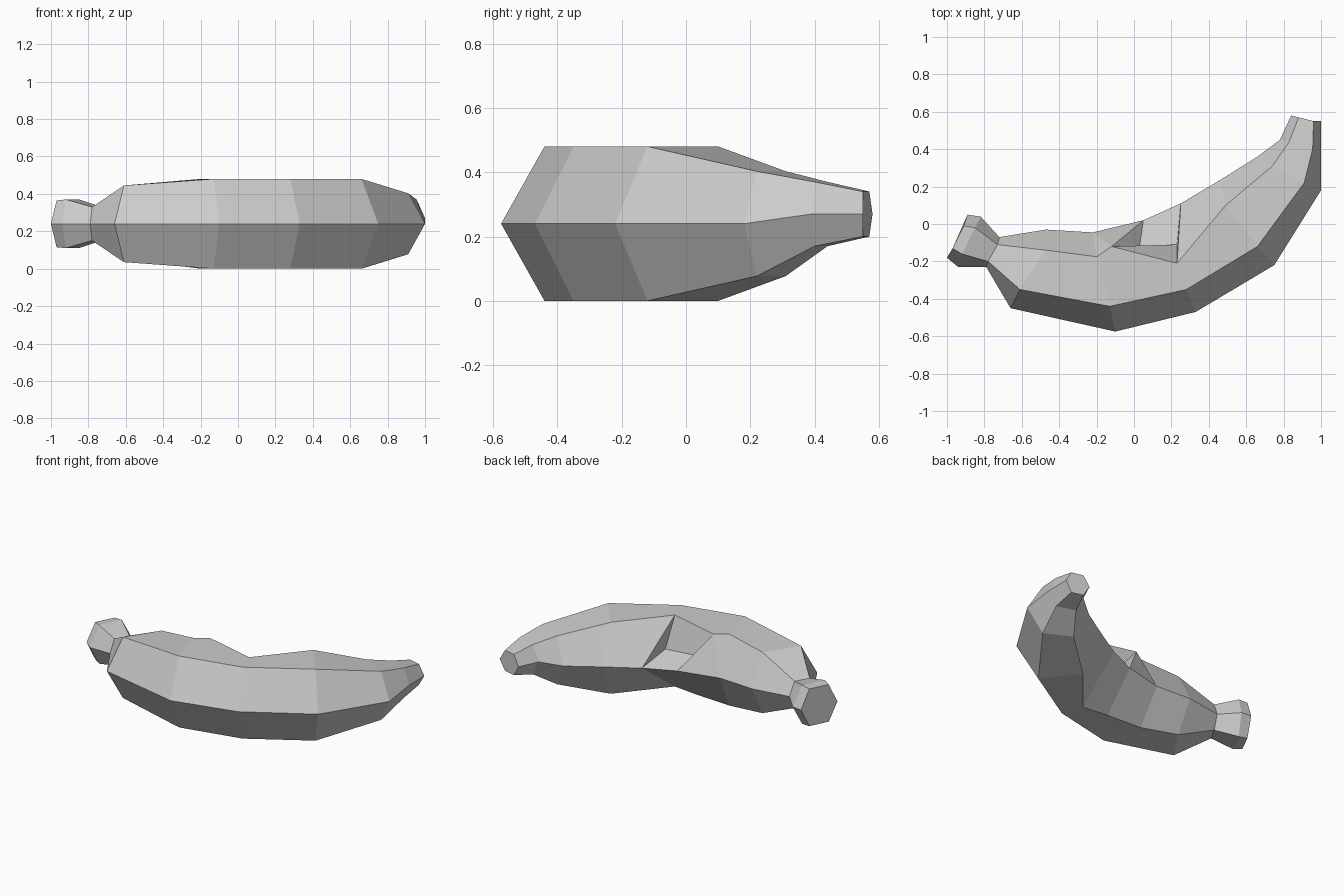
import bpy
import bmesh

# Remove the default cube only
cube = bpy.data.objects.get("Cube")
if cube:
    bpy.data.objects.remove(cube, do_unlink=True)


def make_material(name, value):
    mat = bpy.data.materials.new(name)
    mat.use_nodes = True
    colour = (value, value, value, 1)
    mat.diffuse_color = colour
    mat.node_tree.nodes["Principled BSDF"].inputs["Base Color"].default_value = colour
    return mat


# Six-sided sections from stem cap to tip:
# (outer point, outer shoulder, inner shoulder, inner point, centre height, half height)
stem_sections = [
    ((-1, -.18), (-.97, -.13), (-.91, -.01), (-.89, .05), .24, .125),
    ((-.94, -.23), (-.92, -.16), (-.85, -.02), (-.82, .04), .24, .13),
]
body_sections = [
    ((-.79, -.23), (-.78, -.2), (-.73, -.11), (-.72, -.07), .24, .09),
    ((-.66, -.45), (-.61, -.35), (-.47, -.14), (-.47, -.03), .24, .205),
    ((-.1, -.575), (-.13, -.44), (-.2, -.175), (-.22, -.045), .24, .24),
    ((.33, -.47), (.28, -.35), (.23, -.21), (.25, .11), .24, .24),
    ((.75, -.22), (.66, -.12), (.49, .1), (.46, .235), .24, .24),
    ((1, .18), (.91, .22), (.74, .31), (.66, .36), .24, .163),
    ((1, .39), (.955, .4), (.83, .44), (.78, .45), .27, .1),
    ((1, .55), (.96, .55), (.88, .57), (.84, .58), .27, .07),
]
sections = stem_sections + body_sections
bm = bmesh.new()


def add_ring(section):
    outer, shoulder, inner, point, centre, half = section
    layout = [(outer, 0), (shoulder, half), (inner, half),
              (point, 0), (inner, -half), (shoulder, -half)]
    return [bm.verts.new((*xy, centre + dz)) for xy, dz in layout]


rings = [add_ring(section) for section in sections]
bite_start = len(stem_sections) + 2  # section where the bite begins

# Skin between neighbouring sections, leaving the bitten bay open
for i, (a, b) in enumerate(zip(rings, rings[1:])):
    for side in range(6):
        if i == bite_start and side in (1, 2, 3, 4):
            continue
        nxt = (side + 1) % 6
        bm.faces.new((a[side], b[side], b[nxt], a[nxt]))
bm.faces.new(rings[0])
bm.faces.new(rings[-1])

# Bite on the inner curve, cut into the upper edge
a, b = rings[bite_start], rings[bite_start + 1]
lip = bm.verts.new((-.12, -.12, .48))
floor_right = bm.verts.new((.03, -.12, .3))
floor_left = bm.verts.new((.23, -.11, .29))
rim = bm.verts.new((.05, .02, .24))
under = bm.verts.new((.05, -.19, 0))
bite_faces = [
    (a[1], b[1], b[2], lip, a[2]),
    (a[2], lip, a[3]),
    (lip, rim, a[3]),
    (lip, floor_right, rim),
    (floor_right, floor_left, b[3], rim),
    (lip, b[2], floor_left, floor_right),
    (b[2], b[3], floor_left),
    (a[3], rim, under, a[4]),
    (rim, b[3], b[4], under),
    (a[4], under, b[4], b[5], a[5]),
]
for face in bite_faces:
    bm.faces.new(face)

bmesh.ops.recalc_face_normals(bm, faces=bm.faces[:])
mesh = bpy.data.meshes.new("curved_fruit")
bm.to_mesh(mesh)
bm.free()
mesh.materials.append(make_material("plain_grey", .6))
fruit = bpy.data.objects.new("curved_fruit", mesh)
bpy.context.collection.objects.link(fruit)
